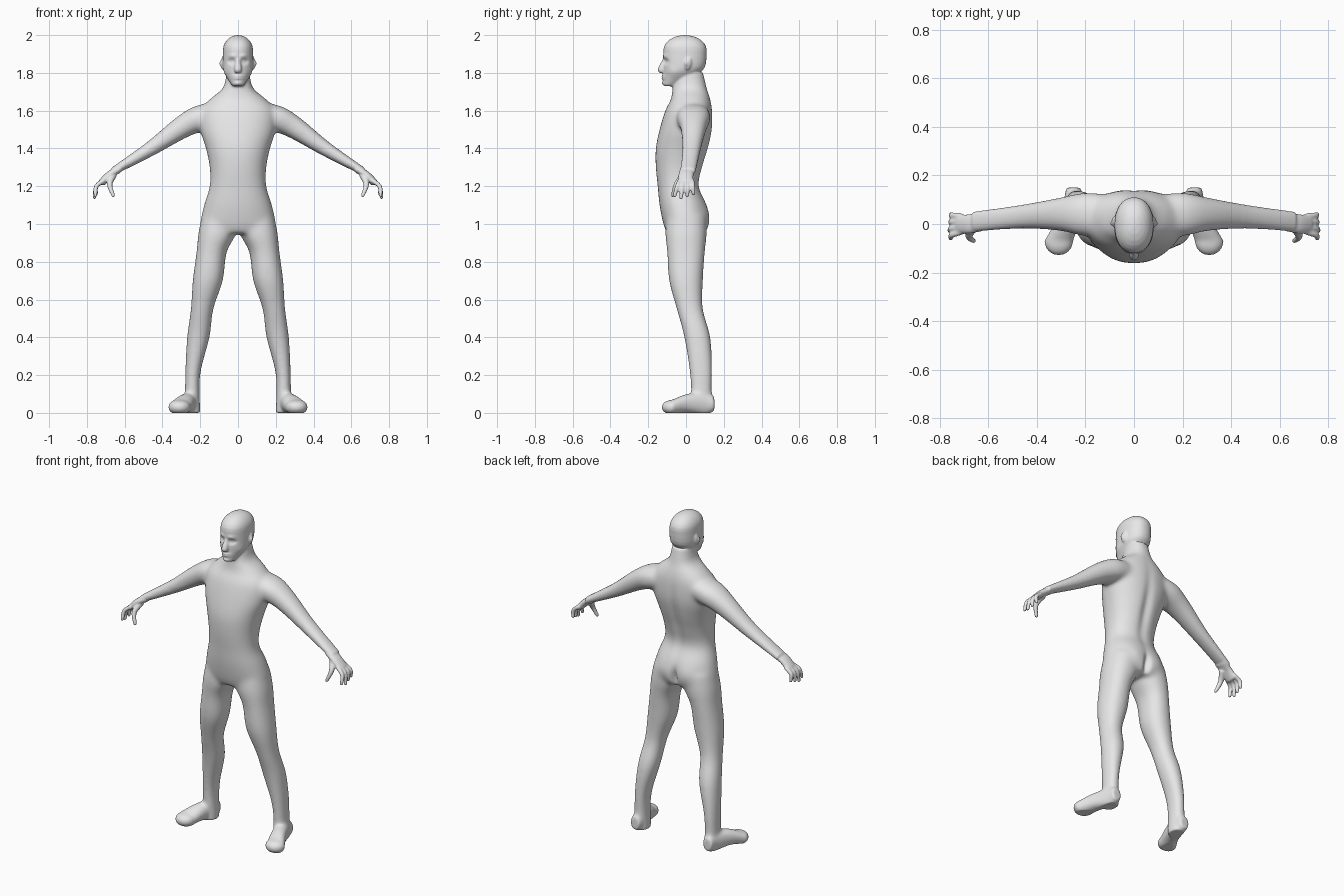
import bpy, bmesh, math
from mathutils import Vector, Matrix

default_cube = bpy.data.objects.get("Cube")
if default_cube:
    bpy.data.objects.remove(default_cube, do_unlink=True)

RIGHTWARD, BACKWARD, UPWARD = Matrix.Identity(3)
BOTH_SIDES = (1, -1)
CENTRE_ONLY = (1,)
bm = bmesh.new()


def smooth_rows(rows, steps=4):
    """Pass a smooth curve through rows of numbers."""
    rows = [Vector(row) for row in rows]
    last = len(rows) - 1
    result = []
    for index in range(last):
        start, end = rows[index], rows[index + 1]
        start_slope = (end - rows[max(index - 1, 0)]) / 2
        end_slope = (rows[min(index + 2, last)] - start) / 2
        for step in range(steps):
            t = step / steps
            blend = t * t * (3 - 2 * t)
            result.append(start.lerp(end, blend)
                          + start_slope * (t * (1 - t) ** 2)
                          - end_slope * (t * t * (1 - t)))
    return result + [rows[last]]


def superellipse(angle, power):
    """Point on a rounded, slightly boxy unit outline."""
    return [math.copysign(abs(value) ** (2 / power), value)
            for value in (math.cos(angle), math.sin(angle))]


def loft(rows, axis, up=None, sides=BOTH_SIDES, tip=0, power=2.2, count=32):
    """Closed tube through rows of x, y, z, radius along axis, other radius.
    A tip above zero rounds off the far end over that length."""
    rows = smooth_rows(rows)
    last = len(rows) - 1
    sections = []
    for index, row in enumerate(rows):
        before, after = rows[max(index - 1, 0)], rows[min(index + 1, last)]
        along = up or (Vector(after[:3]) - Vector(before[:3])).normalized()
        sections.append((Vector(row[:3]), along, row[3], row[-1]))
    if tip:
        centre, along, wide, deep = sections[-1]
        for step in range(1, 7):
            turn = math.radians(14 * step)
            shrink = math.cos(turn)
            sections.append((centre + along * tip * math.sin(turn), along,
                             wide * shrink, deep * shrink))
    for side in sides:
        rings = []
        for centre, along, wide, deep in sections:
            across = (axis - along * axis.dot(along)).normalized()
            other = along.cross(across)
            ring = []
            for corner in range(count):
                u, v = superellipse(math.tau * corner / count, power)
                point = centre + across * (u * wide) + other * (v * deep)
                ring.append(bm.verts.new((point.x * side, point.y, point.z)))
            rings.append(ring)
        for lower, upper in zip(rings, rings[1:]):
            for corner in range(count):
                before = corner - 1
                bm.faces.new((lower[before], lower[corner], upper[corner], upper[before]))
        bm.faces.new(rings[0])
        bm.faces.new(rings[-1])


def upright(rows, **options):
    """Central tube from rows of height, front, back and half width."""
    loft([(0, (front + back) / 2, height, width, (back - front) / 2)
          for height, front, back, width in rows],
         RIGHTWARD, UPWARD, CENTRE_ONLY, **options)


# Torso and neck
upright([
    (.95, -.1, .1, .18), (1, -.12, .12, .2), (1.1, -.14, .11, .18), (1.2, -.15, .07, .15),
    (1.3, -.16, .09, .15), (1.4, -.16, .12, .17), (1.5, -.14, .14, .2), (1.6, -.11, .14, .2),
    (1.66, -.08, .13, .15), (1.72, -.07, .11, .08), (1.8, -.05, .09, .06),
], count=48)

# Legs
loft([
    (.24, .08, 0, .04, .05), (.24, .08, .2, .04, .06), (.21, .06, .4, .06, .07),
    (.19, .02, .55, .06, .07), (.16, 0, .7, .08, .09), (.14, 0, .85, .08, .1),
    (.11, 0, .95, .1, .11), (.1, 0, 1.05, .09, .1),
], RIGHTWARD, UPWARD)

# Feet
loft([
    (.25, .15, .05, .03, .04), (.25, .1, .05, .04, .06),
    (.28, 0, .05, .05, .05), (.31, -.07, .03, .06, .04),
], RIGHTWARD, -BACKWARD, tip=.06)

# Arms
loft([
    (.1, .04, 1.58, .08, .06), (.2, .04, 1.56, .09, .07), (.3, .04, 1.51, .07, .06),
    (.46, .03, 1.4, .05, .04), (.66, .01, 1.28, .04, .02),
], BACKWARD)

# Palms
loft([(.63, .01, 1.29, .04, .02), (.68, 0, 1.26, .04, .02), (.72, 0, 1.22, .04, .02)],
     BACKWARD, tip=.01)

# Fingers fan out from the palm, the second one reaching lowest
for finger in range(4):
    spread = finger - 1.5
    lift = abs(finger - 1) / 100
    knuckle = spread * .022
    fingertip = spread * .033 - .01
    loft([(.71, knuckle, 1.23, .012), (.75, (knuckle + fingertip) / 2, 1.2, .012),
          (.76 - lift / 2, fingertip, 1.14 + lift, .01)], BACKWARD, tip=.01, count=12)

# Thumbs
loft([(.66, -.01, 1.26, .02), (.68, -.05, 1.21, .015), (.66, -.07, 1.15, .01)],
     BACKWARD, tip=.01, count=12)

# Head
upright([(1.73, -.12, -.06, .03), (1.78, -.12, .04, .06),
         (1.83, -.12, .1, .08), (1.92, -.12, .11, .08)], tip=.08)

# Nose
upright([(1.8, -.14, -.1, .015), (1.82, -.15, -.1, .02), (1.88, -.12, -.1, .01)], count=16)

# Ears
for side in BOTH_SIDES:
    place = (Matrix.Translation((.08 * side, .01, 1.85)) @ Matrix.Rotation(-.2, 4, 'X')
             @ Matrix.Diagonal((.012, .02, .035, 1)))
    bmesh.ops.create_uvsphere(bm, u_segments=16, v_segments=10, radius=1, matrix=place)

# Fuse every part into one skin
bmesh.ops.recalc_face_normals(bm, faces=bm.faces)
parts = bpy.data.meshes.new("human_body")
bm.to_mesh(parts)
bm.free()
body = bpy.data.objects.new("human_body", parts)
bpy.context.collection.objects.link(body)
fuse = body.modifiers.new("fuse", 'REMESH')
fuse.mode = 'VOXEL'
fuse.voxel_size = .005
graph = bpy.context.evaluated_depsgraph_get()
skin = bpy.data.meshes.new_from_object(body.evaluated_get(graph))
body.modifiers.clear()
body.data = skin
bm = bmesh.new()
bm.from_mesh(skin)


def ramp(value, low, high):
    return min(max((value - low) / (high - low), 0), 1)


def smoothing(position):
    """Blend the trunk strongly, but the head, hands and feet only lightly."""
    hand = ramp(abs(position.x), .35, .6)
    head = ramp(position.z, 1.66, 1.75)
    foot = ramp(position.z, .15, .05) * .8
    return 60 - 56 * max(hand, head, foot)


active = [(vert, smoothing(vert.co)) for vert in bm.verts]
for step in range(60):
    active = [pair for pair in active if pair[1] > step]
    bmesh.ops.smooth_vert(bm, verts=[vert for vert, limit in active], factor=.5,
                          use_axis_x=True, use_axis_y=True, use_axis_z=True)


def sculpt(centre, size, push, sideways=0):
    """Soft mirrored push backward and sideways, strongest at the centre."""
    for vert in bm.verts:
        position = Vector((abs(vert.co.x), vert.co.y, vert.co.z))
        distance = sum(((p - c) / s) ** 2 for p, c, s in zip(position, centre, size))
        if distance < 7:
            force = math.exp(-distance)
            vert.co.y += push * force
            vert.co.x += math.copysign(sideways, vert.co.x) * force


# Spine groove, buttocks and the cleft between them
sculpt((0, .11, 1.36), (.03, .08, .2), -.014)
sculpt((.08, .1, 1.04), (.06, .06, .06), .01)
sculpt((0, .11, 1), (.02, .06, .05), -.025)
# Eye sockets, eyes and brows
sculpt((.033, -.11, 1.86), (.02, .04, .013), .016)
sculpt((.033, -.1, 1.86), (.01, .03, .007), -.007)
sculpt((.03, -.11, 1.89), (.02, .04, .01), -.005)
# Lips, mouth line, chin and cheeks
sculpt((0, -.12, 1.777), (.025, .03, .012), -.014)
sculpt((0, -.13, 1.777), (.025, .03, .005), .007)
sculpt((0, -.12, 1.745), (.02, .03, .01), -.008)
sculpt((.07, -.08, 1.8), (.03, .04, .03), .004, -.007)
# Ear hollows
sculpt((.09, 0, 1.85), (.01, .01, .015), 0, -.008)

# Flat soles and smooth shading
for vert in bm.verts:
    vert.co.z = max(vert.co.z, 0)
for face in bm.faces:
    face.smooth = True
bm.to_mesh(skin)
bm.free()

# Plain grey skin
grey = bpy.data.materials.new("light_grey")
grey.use_nodes = True
colour = (.8, .8, .8, 1)
grey.diffuse_color = colour
grey.node_tree.nodes["Principled BSDF"].inputs["Base Color"].default_value = colour
skin.materials.clear()
skin.materials.append(grey)
